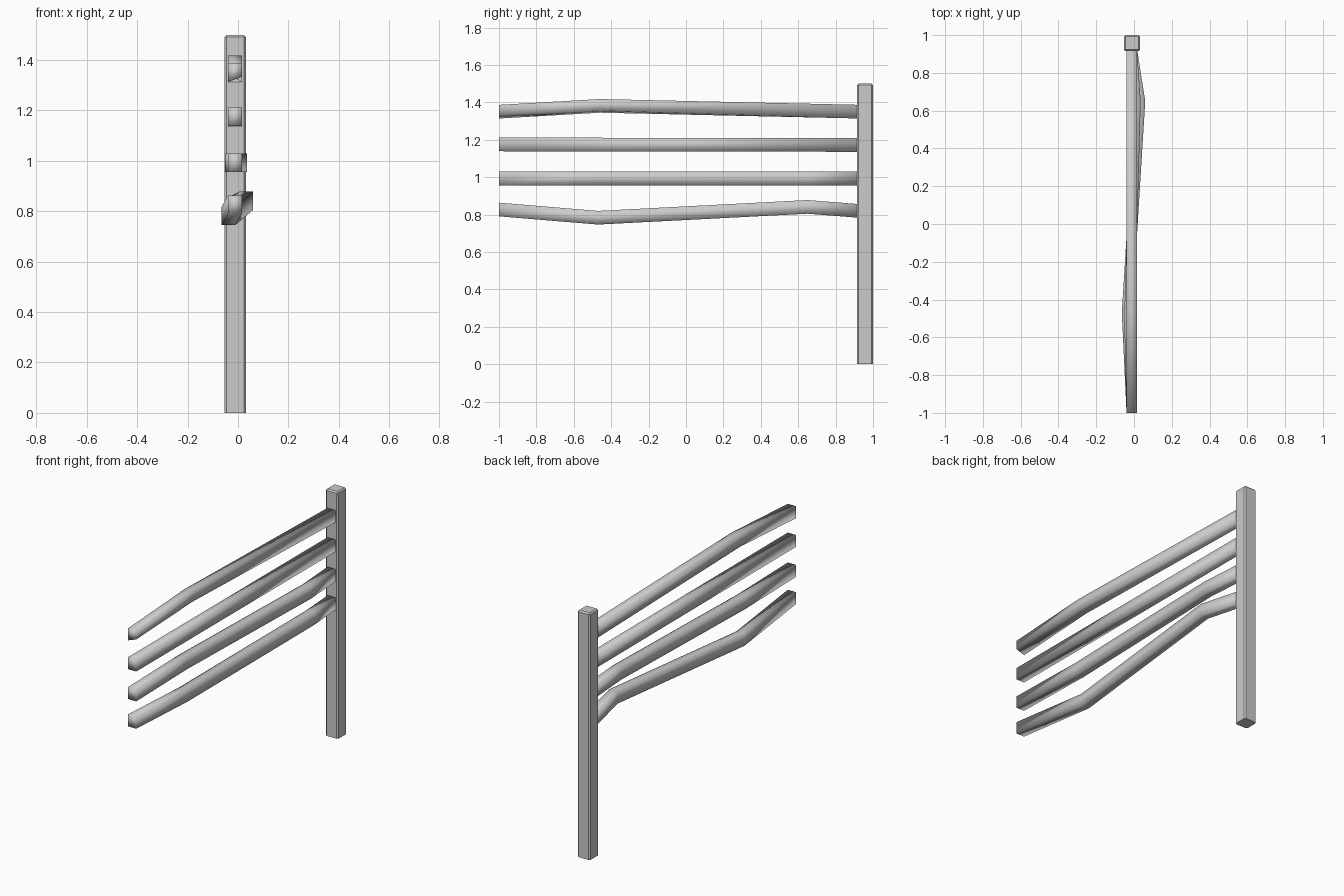
import bpy
import bmesh

if "Cube" in bpy.data.objects:
    bpy.data.objects.remove(bpy.data.objects["Cube"], do_unlink=True)

grey = bpy.data.materials.new("weathered_grey")
grey.use_nodes = True
colour = (0.6, 0.6, 0.6, 1)
grey.diffuse_color = colour
grey.node_tree.nodes["Principled BSDF"].inputs["Base Color"].default_value = colour


def add_object(name, bm):
    bmesh.ops.recalc_face_normals(bm, faces=bm.faces)
    mesh = bpy.data.meshes.new(name)
    bm.to_mesh(mesh)
    bm.free()
    mesh.materials.append(grey)
    obj = bpy.data.objects.new(name, mesh)
    bpy.context.collection.objects.link(obj)
    return obj


def rail(name, path, width=0.055, height=0.073):
    """Sweep a rectangular section; each station is x, y, z, outer lower edge lift."""
    bm = bmesh.new()
    rings = []
    for x, y, z, lift in path:
        w, h = width / 2, height / 2
        corners = [(x - w, z - h), (x + w, z - h + lift), (x + w, z + h), (x - w, z + h)]
        rings.append([bm.verts.new((cx, y, cz)) for cx, cz in corners])
    for a, b in zip(rings, rings[1:]):
        for i in range(4):
            j = (i + 1) % 4
            bm.faces.new((a[i], a[j], b[j], b[i]))
    bm.faces.new(rings[0])
    bm.faces.new(rings[-1])
    obj = add_object(name, bm)
    for face in obj.data.polygons:
        face.use_smooth = True


# Square post with softened edges and a flat foot
bm = bmesh.new()
bmesh.ops.create_cube(bm, size=1)
for v in bm.verts:
    v.co = (v.co.x * 0.084 - 0.011, v.co.y * 0.085 + 0.9575, (v.co.z + 0.5) * 1.5)
edges = [e for e in bm.edges if max(v.co.z for v in e.verts) > 0.1]
bmesh.ops.bevel(bm, geom=edges, offset=0.008, segments=1, affect='EDGES')
add_object("post", bm)

# Four bent rails running forward from the post
X = -0.012
rail("top_rail", [(X, -1, 1.35, 0.02), (X, -0.46, 1.381, 0.012), (X, 0.93, 1.35, 0)])
rail("upper_middle_rail", [(X, -1, 1.175, 0), (X, 0.93, 1.172, 0)])
rail("lower_middle_rail", [(X, -1, 0.993, 0), (-0.024, -0.5, 0.993, 0),
                           (0.008, 0.65, 0.993, 0), (X, 0.93, 0.993, 0)])
rail("bottom_rail", [(X, -1, 0.827, 0), (-0.037, -0.47, 0.783, 0),
                     (0.032, 0.65, 0.841, 0), (X, 0.93, 0.819, 0)])
